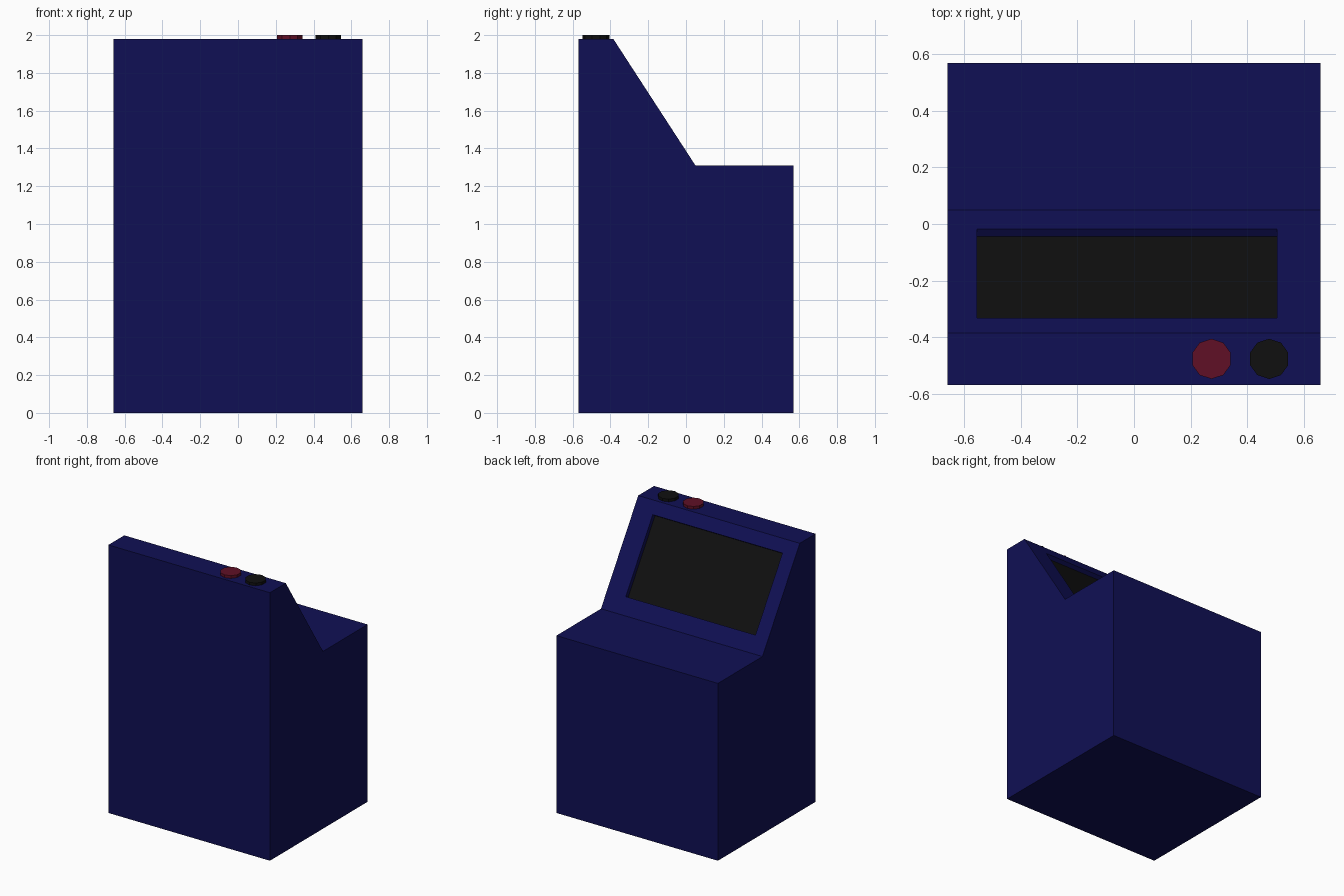
import bpy
import bmesh

if "Cube" in bpy.data.objects:
    bpy.data.objects.remove(bpy.data.objects["Cube"], do_unlink=True)


def material(name, colour):
    mat = bpy.data.materials.new(name)
    mat.use_nodes = True
    mat.diffuse_color = (*colour, 1)
    mat.node_tree.nodes["Principled BSDF"].inputs["Base Color"].default_value = (*colour, 1)
    return mat


blue = material("navy blue", (0.005, 0.005, 0.09))
black = material("black", (0.005, 0.005, 0.005))
red = material("dark red", (0.115, 0.005, 0.019))


def add_object(name, bm, *mats):
    mesh = bpy.data.meshes.new(name)
    bm.to_mesh(mesh)
    bm.free()
    for mat in mats:
        mesh.materials.append(mat)
    obj = bpy.data.objects.new(name, mesh)
    bpy.context.collection.objects.link(obj)
    return obj


# Cabinet: side profile (y, z) swept across the width
HALF_WIDTH, HALF_DEPTH = 0.66, 0.57
SLOPE_LOW, SLOPE_HIGH = (0.05, 1.31), (-0.385, 1.98)
profile = [(-HALF_DEPTH, 0), (HALF_DEPTH, 0), (HALF_DEPTH, SLOPE_LOW[1]),
           SLOPE_LOW, SLOPE_HIGH, (-HALF_DEPTH, SLOPE_HIGH[1])]
bm = bmesh.new()
side = bm.faces.new([bm.verts.new((-HALF_WIDTH, y, z)) for y, z in profile])
swept = bmesh.ops.extrude_face_region(bm, geom=[side])["geom"]
bmesh.ops.translate(bm, vec=(2 * HALF_WIDTH, 0, 0),
                    verts=[e for e in swept if isinstance(e, bmesh.types.BMVert)])
bmesh.ops.recalc_face_normals(bm, faces=bm.faces)

# Screen: off-centre rectangle inset in the slope, then sunk inwards
bm.normal_update()
screen = next(f for f in bm.faces if f.normal.y > 0.1 and f.normal.z > 0.1)
bmesh.ops.inset_individual(bm, faces=[screen], thickness=0.05)
middle = screen.calc_center_median().y
rise = (SLOPE_HIGH[1] - SLOPE_LOW[1]) / (SLOPE_HIGH[0] - SLOPE_LOW[0])
for v in screen.verts:
    v.co.x = 0.505 if v.co.x > 0 else -0.555
    v.co.y = -0.018 if v.co.y > middle else -0.333
    v.co.z = SLOPE_LOW[1] + rise * (v.co.y - SLOPE_LOW[0])
bm.normal_update()
bmesh.ops.inset_individual(bm, faces=[screen], thickness=0, depth=-0.032)
screen.material_index = 1
add_object("cabinet", bm, blue, black)

# Buttons: low ten-sided discs on the top ledge
for name, x, mat in (("red_button", 0.274, red), ("black_button", 0.478, black)):
    bm = bmesh.new()
    bmesh.ops.create_cone(bm, cap_ends=True, segments=10, radius1=0.071,
                          radius2=0.071, depth=0.04)
    button = add_object(name, bm, mat)
    button.location = (x, -0.477, 1.98)
